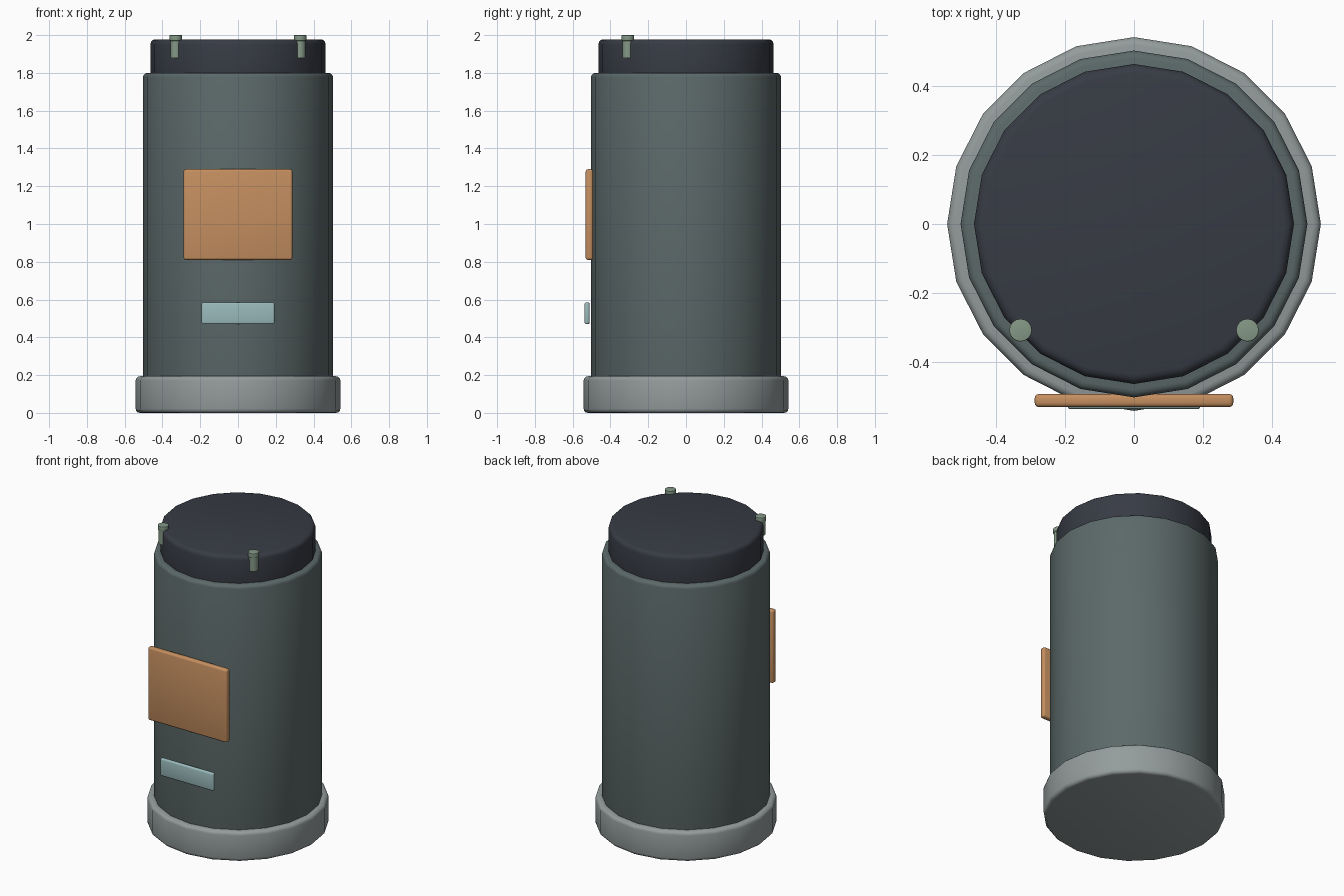
import bpy, math

if "Cube" in bpy.data.objects:
    bpy.data.objects.remove(bpy.data.objects["Cube"])


def srgb(h):
    vals = [int(h[i:i + 2], 16) / 255 for i in (0, 2, 4)]
    return [v / 12.92 if v <= 0.04045 else ((v + 0.055) / 1.055) ** 2.4 for v in vals] + [1.0]


def material(name, h):
    m = bpy.data.materials.new(name)
    m.diffuse_color = srgb(h)
    m.use_nodes = True
    m.node_tree.nodes["Principled BSDF"].inputs["Base Color"].default_value = m.diffuse_color
    return m


base_grey = material("light grey", "949C9C")
body_grey = material("slate grey", "5C6969")
lid_dark = material("dark charcoal", "373B44")
orange = material("copper orange", "C58F60")
teal = material("pale teal", "9ABABC")
green = material("sage green", "849886")


def finish(ob, name, mat, bevel):
    ob.name = name
    ob.data.materials.append(mat)
    if bevel:
        mod = ob.modifiers.new("soft edges", 'BEVEL')
        mod.width = bevel
        mod.segments = 3
        mod.limit_method = 'ANGLE'
        mod.angle_limit = math.radians(40)
        bpy.ops.object.modifier_apply(modifier=mod.name)
    bpy.ops.object.shade_smooth_by_angle(angle=math.radians(35))
    return ob


def drum(name, mat, r, z0, z1, bevel, x=0, y=0, sides=20):
    bpy.ops.mesh.primitive_cylinder_add(vertices=sides, radius=r, depth=z1 - z0,
                                        location=(x, y, (z0 + z1) / 2))
    return finish(bpy.context.object, name, mat, bevel)


def plate(name, mat, hx, y0, y1, z0, z1, bevel):
    bpy.ops.mesh.primitive_cube_add(size=1, location=(0, (y0 + y1) / 2, (z0 + z1) / 2))
    ob = bpy.context.object
    ob.scale = (2 * hx, y1 - y0, z1 - z0)
    bpy.ops.object.transform_apply(location=False, rotation=False, scale=True)
    return finish(ob, name, mat, bevel)


# Stacked round housing
drum("base_ring", base_grey, 0.542, 0.0, 0.194, 0.022)
drum("main_body", body_grey, 0.503, 0.10, 1.80, 0.022)
drum("top_lid", lid_dark, 0.464, 1.70, 1.978, 0.027)

# Front panels
plate("front_panel", orange, 0.288, -0.531, -0.493, 0.81, 1.29, 0.012)
plate("front_label", teal, 0.193, -0.537, -0.511, 0.47, 0.585, 0.009)

# Pair of pins at the lid's front edge
for side, s in (("left", -1), ("right", 1)):
    drum(side + "_pin_stem", green, 0.029, 1.88, 1.98, 0, s * 0.329, -0.308, 16)
    drum(side + "_pin_head", green, 0.033, 1.97, 2.0, 0.003, s * 0.329, -0.308, 16)
